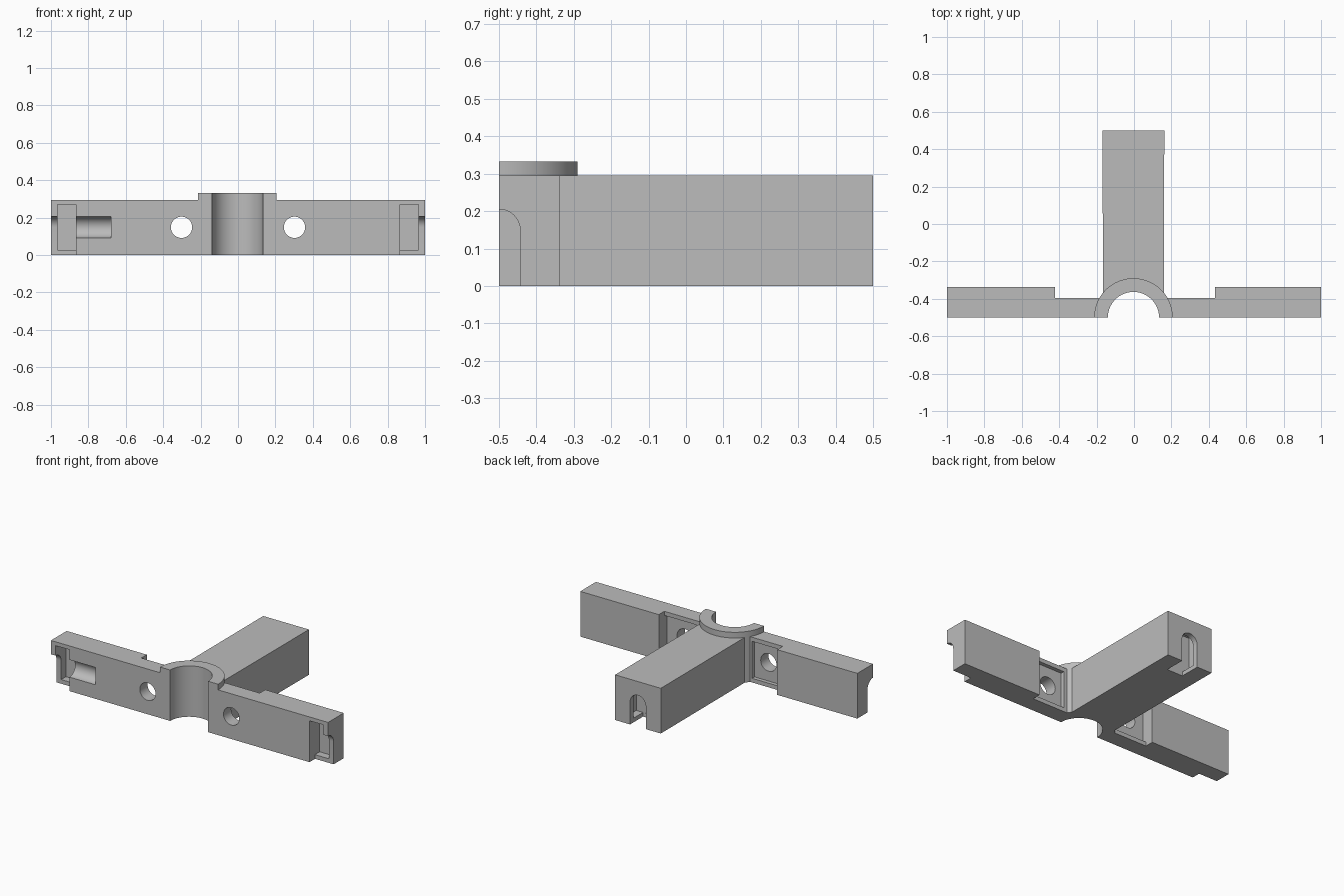
import bpy, bmesh, math
from mathutils import Matrix, Vector

if "Cube" in bpy.data.objects:
    bpy.data.objects.remove(bpy.data.objects["Cube"], do_unlink=True)

grey = bpy.data.materials.new("plain grey")
grey.use_nodes = True
grey.diffuse_color = (0.5, 0.5, 0.5, 1)
grey.node_tree.nodes["Principled BSDF"].inputs["Base Color"].default_value = (0.5, 0.5, 0.5, 1)

HEIGHT, LIP, HOLE_Z, HOLE_R = 0.295, 0.332, 0.148, 0.057
FRONT, BACK, WEB = -0.5, -0.338, -0.395
MID = -0.003          # centre line of the stem and collar
BORE, COLLAR = 0.137, 0.21


def arc(cx, cy, r, start, end, n):
    angles = [math.radians(start + (end - start) * i / n) for i in range(n + 1)]
    return [(cx + r * math.cos(a), cy + r * math.sin(a)) for a in angles]


def prism(name, profile, low, high, matrix=Matrix()):
    """Extrude a flat profile along local z, then place it."""
    bm = bmesh.new()
    face = bm.faces.new([bm.verts.new((x, y, low)) for x, y in profile])
    top = bmesh.ops.extrude_face_region(bm, geom=[face])["geom"]
    bmesh.ops.translate(bm, vec=(0, 0, high - low),
                        verts=[v for v in top if isinstance(v, bmesh.types.BMVert)])
    bm.transform(matrix)
    bmesh.ops.recalc_face_normals(bm, faces=bm.faces)
    mesh = bpy.data.meshes.new(name)
    bm.to_mesh(mesh)
    bm.free()
    mesh.materials.append(grey)
    obj = bpy.data.objects.new(name, mesh)
    bpy.context.collection.objects.link(obj)
    return obj


def rect(x0, x1, y0, y1):
    return [(x0, y0), (x1, y0), (x1, y1), (x0, y1)]


def activate(obj):
    bpy.ops.object.select_all(action='DESELECT')
    obj.select_set(True)
    bpy.context.view_layer.objects.active = obj


def cut(body, cutter):
    cutter.hide_render = True
    mod = body.modifiers.new("cut", 'BOOLEAN')
    mod.operation, mod.solver, mod.object = 'DIFFERENCE', 'EXACT', cutter
    activate(body)
    bpy.ops.object.modifier_apply(modifier=mod.name)
    bpy.data.objects.remove(cutter, do_unlink=True)


# T-shaped body: crossbar, thin webs, collar wall and stem in one outline
outline = arc(MID, FRONT, BORE, 180, 0, 32)
outline += [(1, FRONT), (1, BACK), (0.433, BACK), (0.433, WEB)]
outline += arc(MID, FRONT, COLLAR, 30, 39, 4)
outline += [(0.162, 0.5), (-0.168, 0.5)]
outline += arc(MID, FRONT, COLLAR, 141, 150, 4)
outline += [(-0.422, WEB), (-0.422, BACK), (-1, BACK), (-1, FRONT)]
body = prism("bracket_body", outline, 0, HEIGHT)

# Raised half-ring collar
ring = arc(MID, FRONT, COLLAR, 0, 180, 40) + arc(MID, FRONT, BORE, 180, 0, 32)
collar = prism("collar_lip", ring, HEIGHT, LIP)

# Screw holes and shallow recesses in the webs
along_y = Matrix.Rotation(math.radians(90), 4, 'X')
for side, end in ((1, 0.433), (-1, 0.422)):
    x0, x1 = sorted((side * 0.2, side * (end - 0.0005)))
    cut(body, prism("recess_cutter", rect(x0, x1, WEB - 0.025, WEB + 0.02),
                    0.027, HEIGHT - 0.027))
    cut(body, prism("hole_cutter", arc(side * 0.302, HOLE_Z, HOLE_R, 0, 350, 35),
                    0.3, 0.6, along_y))

# Bolt channel, nut pocket and open slot at each of the three ends
# Local profile x is across the arm, y is up, z runs outward along the arm
for origin, out in (((1, FRONT, 0), (1, 0, 0)),
                    ((-1, FRONT, 0), (-1, 0, 0)),
                    ((MID, 0.5, 0), (0, 1, 0))):
    outward, up = Vector(out), Vector((0, 0, 1))
    axes = Matrix((up.cross(outward), up, outward)).transposed().to_4x4()
    place = Matrix.Translation(origin) @ axes
    slot = arc(0, HOLE_Z, HOLE_R, 0, 180, 20) + [(-HOLE_R, -0.1), (HOLE_R, -0.1)]
    cut(body, prism("slot_cutter", slot, -0.134, 0.1, place))
    cut(body, prism("pocket_cutter", rect(-0.106, 0.106, 0.027, 0.27),
                    -0.1345, -0.034, place))
    cut(body, prism("channel_cutter", arc(0, HOLE_Z, HOLE_R - 0.0005, 0, 350, 35),
                    -0.32, -0.1, place))

for obj in (body, collar):
    activate(obj)
    bpy.ops.object.shade_smooth_by_angle(angle=math.radians(30))
